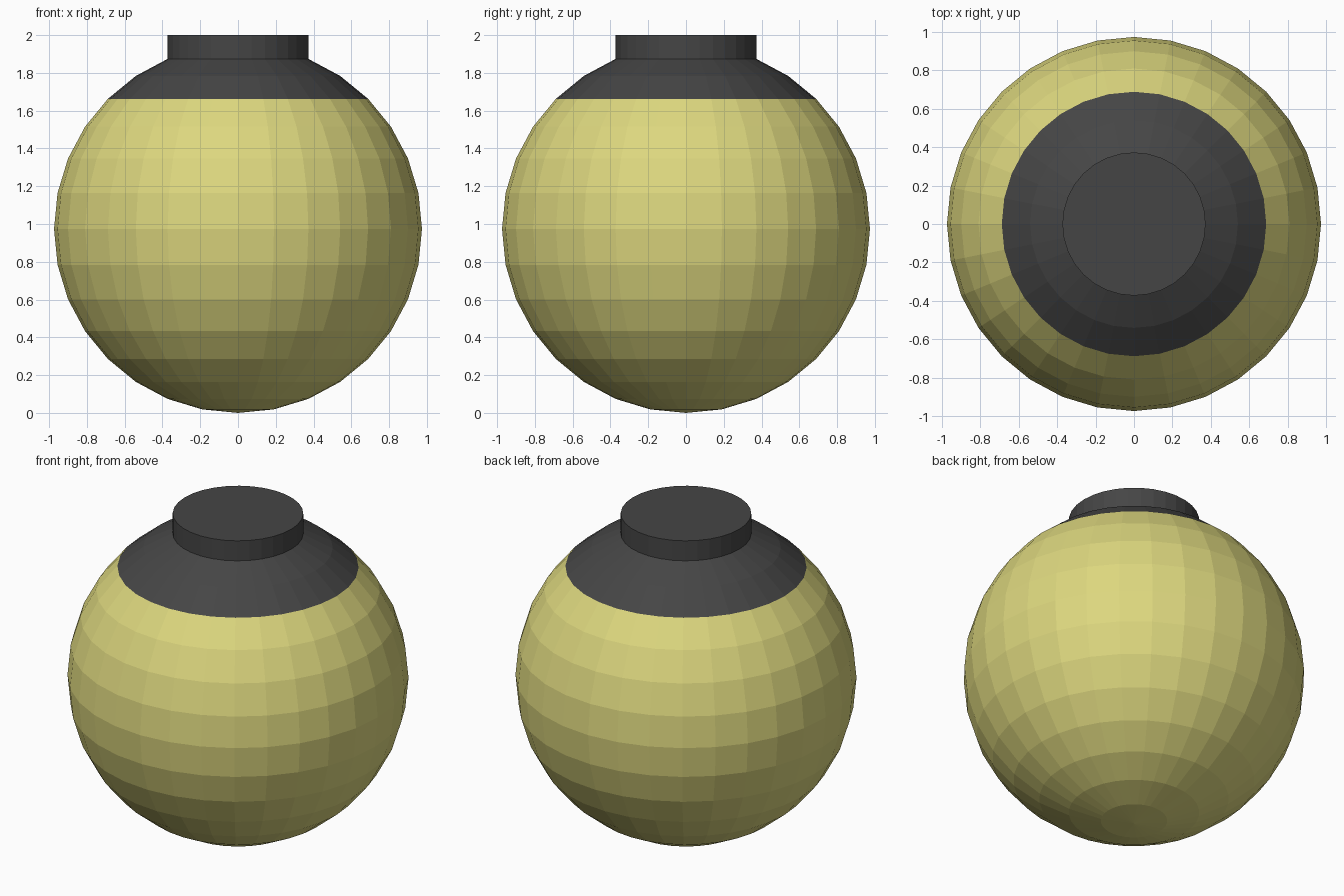
import bpy, math

if "Cube" in bpy.data.objects:
    bpy.data.objects.remove(bpy.data.objects["Cube"])

SEG, RINGS = 32, 16
R = 0.974          # globe radius, also its centre height
TOP = 2.0


def ring_point(i):
    """Radius and height of latitude ring i, counted from the bottom pole."""
    a = math.pi * i / RINGS
    return (R * math.sin(a), R - R * math.cos(a))


def lathe(name, profile, color, bottom_pole=None, cap_top=False):
    """Spin a (radius, height) profile around z with flat faces."""
    verts, faces = [], []
    for r, z in profile:
        for s in range(SEG):
            a = 2 * math.pi * s / SEG
            verts.append((r * math.cos(a), r * math.sin(a), z))
    for j in range(len(profile) - 1):
        for s in range(SEG):
            t = (s + 1) % SEG
            faces.append((j * SEG + s, j * SEG + t, (j + 1) * SEG + t, (j + 1) * SEG + s))
    if bottom_pole is not None:
        verts.append((0, 0, bottom_pole))
        faces += [(len(verts) - 1, (s + 1) % SEG, s) for s in range(SEG)]
    if cap_top:
        base = (len(profile) - 1) * SEG
        faces.append(tuple(range(base, base + SEG)))
    mesh = bpy.data.meshes.new(name)
    mesh.from_pydata(verts, [], faces)
    mesh.update()
    mat = bpy.data.materials.new(name + "_material")
    mat.diffuse_color = color
    mat.use_nodes = True
    mat.node_tree.nodes["Principled BSDF"].inputs["Base Color"].default_value = mat.diffuse_color
    mesh.materials.append(mat)
    obj = bpy.data.objects.new(name, mesh)
    bpy.context.collection.objects.link(obj)
    return obj


# Yellow globe, from the bottom pole up to 45 degrees above the equator
lathe("globe", [ring_point(i) for i in range(1, 13)], (0.72, 0.68, 0.21, 1), bottom_pole=0.0)

# Dark shoulder that continues the globe, and the short neck on top
neck_r = ring_point(14)[0]
lathe("collar", [ring_point(i) for i in range(12, 15)] + [(neck_r, TOP)],
      (0.06, 0.06, 0.06, 1), cap_top=True)
